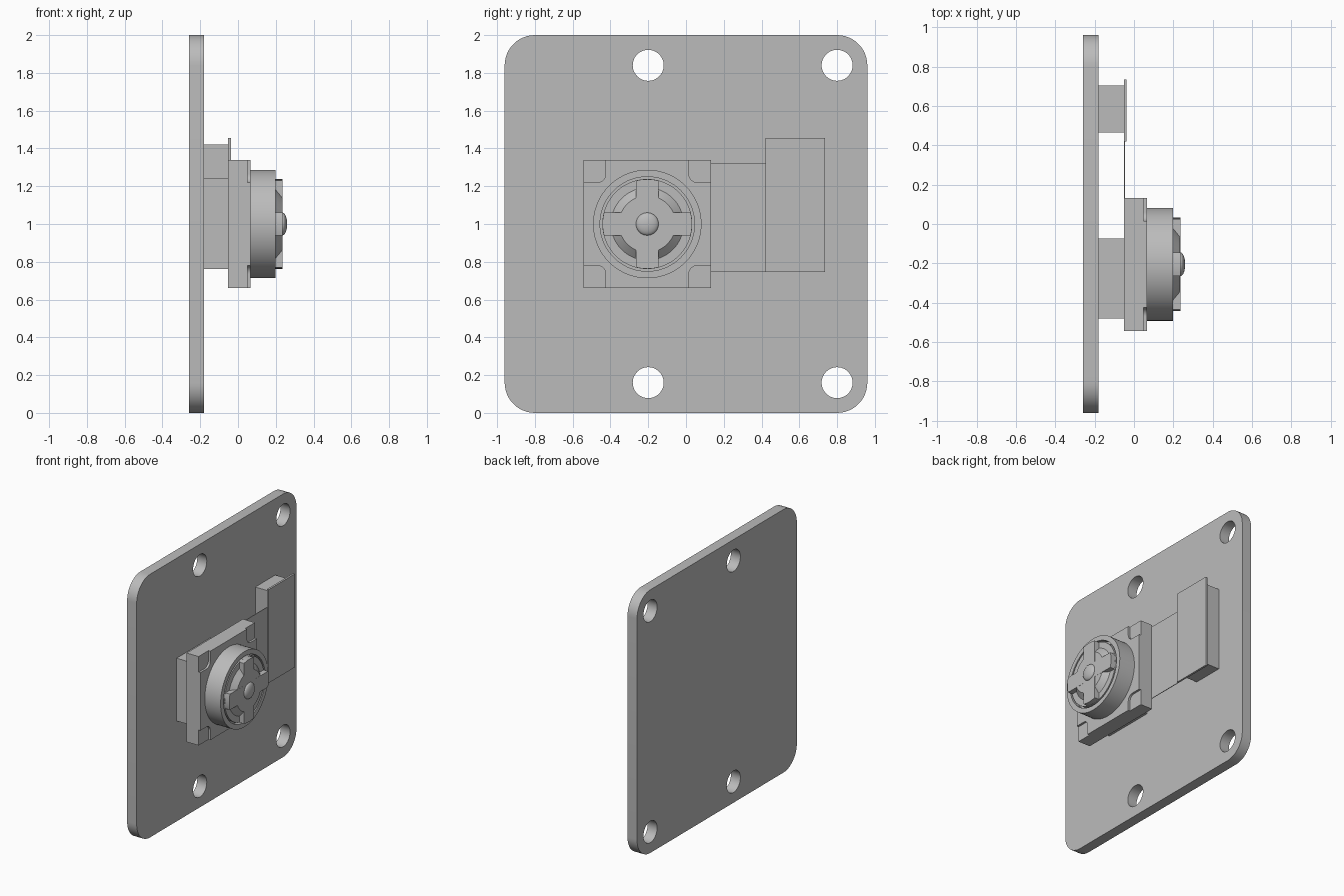
import bpy, bmesh
from math import sin, cos, pi, asin
from mathutils import Matrix

cube = bpy.data.objects.get("Cube")
if cube:
    bpy.data.objects.remove(cube, do_unlink=True)

grey = bpy.data.materials.new("neutral grey")
grey.use_nodes = True
grey.diffuse_color = (0.5, 0.5, 0.5, 1)
grey.node_tree.nodes["Principled BSDF"].inputs["Base Color"].default_value = (0.5, 0.5, 0.5, 1)

CY, CZ = -0.205, 1.0   # lens axis
BACK = -0.052          # rear face of the camera module


def finish(name, bm):
    bmesh.ops.recalc_face_normals(bm, faces=bm.faces)
    mesh = bpy.data.meshes.new(name)
    bm.to_mesh(mesh)
    bm.free()
    mesh.materials.append(grey)
    obj = bpy.data.objects.new(name, mesh)
    bpy.context.collection.objects.link(obj)
    return obj


def prism(name, outline, x0, x1):
    """Extrude a (y, z) outline along x."""
    bm = bmesh.new()
    face = bm.faces.new([bm.verts.new((x0, y, z)) for y, z in outline])
    ext = bmesh.ops.extrude_face_region(bm, geom=[face])["geom"]
    bmesh.ops.translate(bm, vec=(x1 - x0, 0, 0),
                        verts=[v for v in ext if isinstance(v, bmesh.types.BMVert)])
    return finish(name, bm)


def rect(y0, y1, z0, z1):
    return [(y0, z0), (y1, z0), (y1, z1), (y0, z1)]


def rounded_rect(y0, y1, z0, z1, r, n=12):
    corners = [(y1 - r, z1 - r), (y0 + r, z1 - r), (y0 + r, z0 + r), (y1 - r, z0 + r)]
    return [(cy + r * cos((k + i / n) * pi / 2), cz + r * sin((k + i / n) * pi / 2))
            for k, (cy, cz) in enumerate(corners) for i in range(n + 1)]


def circle(cy, cz, r, n=48):
    return [(cy + r * cos(2 * pi * i / n), cz + r * sin(2 * pi * i / n)) for i in range(n)]


def lathe(name, profile, steps=72):
    """Spin an (x, radius) profile about the lens axis."""
    bm = bmesh.new()
    verts = [bm.verts.new((x, CY, CZ + r)) for x, r in profile]
    edges = [bm.edges.new(pair) for pair in zip(verts, verts[1:])]
    bmesh.ops.spin(bm, geom=verts + edges, cent=(0, CY, CZ), axis=(1, 0, 0),
                   angle=2 * pi, steps=steps)
    bmesh.ops.remove_doubles(bm, verts=bm.verts, dist=0.0002)
    return finish(name, bm)


def cut(obj, cutters):
    """Subtract the cutters and remove them."""
    bpy.context.view_layer.objects.active = obj
    for c in cutters:
        c.hide_render = True
        mod = obj.modifiers.new("cut", 'BOOLEAN')
        mod.operation, mod.solver, mod.object = 'DIFFERENCE', 'EXACT', c
        bpy.ops.object.modifier_apply(modifier=mod.name)
        bpy.data.objects.remove(c, do_unlink=True)


# Mounting plate with four screw holes
plate = prism("mounting_plate", rounded_rect(-0.96, 0.96, 0, 2, 0.16), -0.26, -0.18)
cut(plate, [prism("hole_cutter", circle(y, z, 0.082), -0.4, 0)
            for y in (-0.2, 0.8) for z in (0.16, 1.84)])

# Pad, connector and flat cable
pad = prism("foam_pad", rect(-0.48, -0.073, 0.763, 1.24), -0.18, BACK)
connector = prism("connector", rect(0.465, 0.705, 0.78, 1.42), -0.18, BACK)
stiffener = prism("cable_stiffener", rect(0.42, 0.735, 0.745, 1.455), BACK, -0.037)
cable = prism("flat_cable", rect(0.12, 0.43, 0.745, 1.32), BACK, -0.047)

# Square module housing with stepped corners
HALF, NOTCH = 0.338, 0.118
housing = prism("module_housing", rect(CY - HALF, CY + HALF, CZ - HALF, CZ + HALF), BACK, 0.065)
notches = []
for sy in (-1, 1):
    for sz in (-1, 1):
        y, z = CY + sy * HALF, CZ + sz * HALF
        notches.append(prism("notch_cutter", rounded_rect(
            y - NOTCH, y + NOTCH, z - NOTCH, z + NOTCH, 0.045), 0.049, 0.1))
cut(housing, notches)

# Lens barrel with a narrow groove around the lens holder
barrel = lathe("lens_barrel", [(0.06, 0), (0.06, 0.287), (0.198, 0.287), (0.198, 0.25),
                               (0.16, 0.25), (0.16, 0.238), (0.198, 0.238), (0.198, 0)])
cone = lathe("lens_cone", [(0.196, 0), (0.196, 0.194), (0.235, 0.15), (0.235, 0)])

# Cross-shaped grip with arc tips
R, W = 0.237, 0.06
tip = asin(W / R)
outline = []
for k in range(4):
    a = k * pi / 2
    outline += [(CY + R * cos(a + tip * t / 4), CZ + R * sin(a + tip * t / 4))
                for t in range(-4, 5)]
    b = a + pi / 4
    outline.append((CY + W * 2 ** 0.5 * cos(b), CZ + W * 2 ** 0.5 * sin(b)))
cross = prism("grip_cross", outline, 0.19, 0.236)

# Domed front lens
steps = 10
dome = lathe("lens_dome", [(0.23, 0), (0.23, 0.06)] +
             [(0.236 + 0.024 * sin(pi / 2 * i / steps), 0.06 * cos(pi / 2 * i / steps))
              for i in range(steps + 1)], 40)

# Smooth shading with crisp edges
bpy.ops.object.select_all(action='DESELECT')
for obj in (plate, housing, barrel, cone, cross, dome):
    obj.select_set(True)
bpy.context.view_layer.objects.active = plate
bpy.ops.object.shade_smooth_by_angle(angle=pi / 6)
